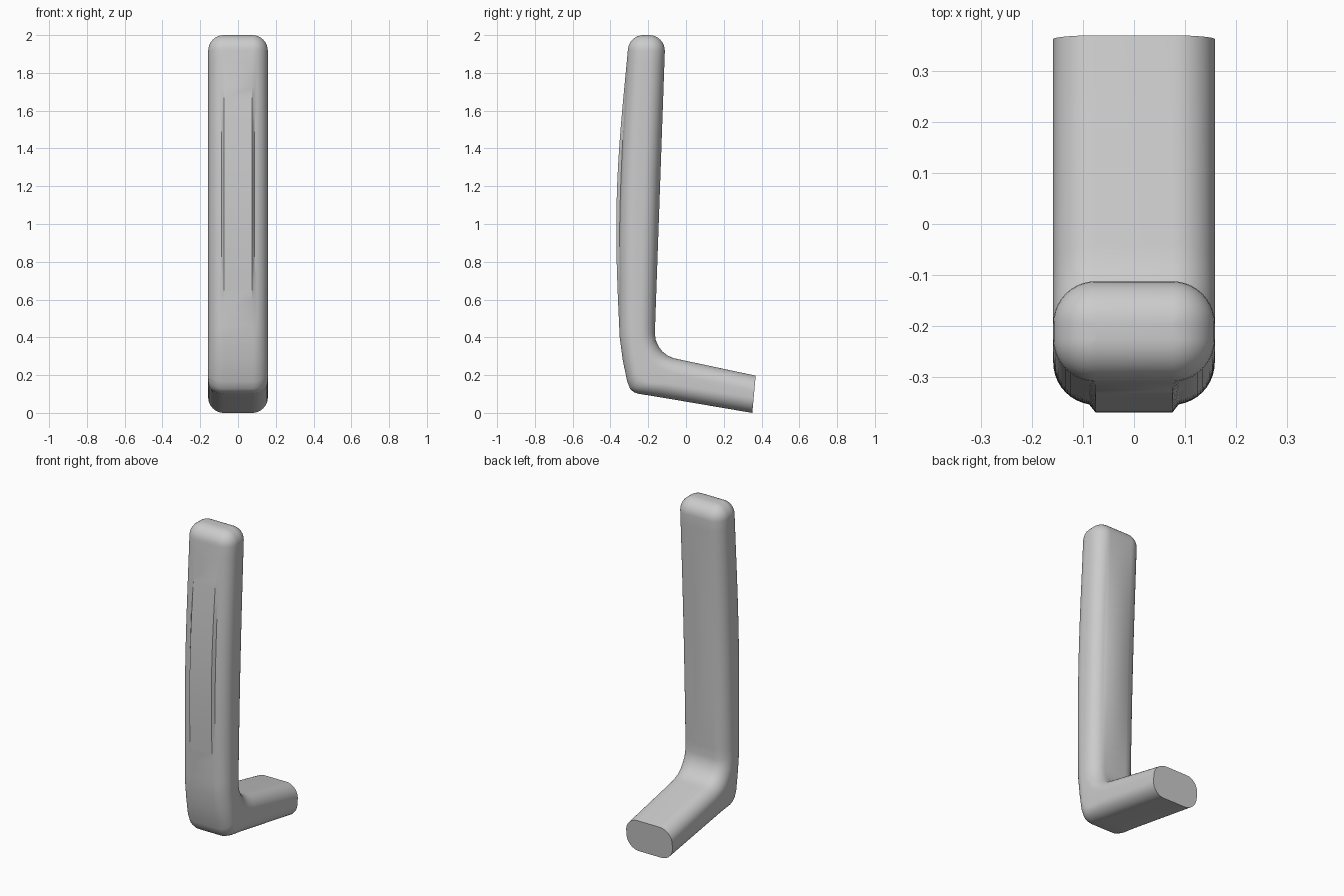
import bpy, bmesh
from math import sin, cos, pi, radians
from mathutils import Vector

if "Cube" in bpy.data.objects:
    bpy.data.objects.remove(bpy.data.objects["Cube"])

CORE, R, N = 0.075, 0.083, 10   # half flat width, corner radius, corner segments


def section(F, B, r=R, bf=0.0, bb=0.0):
    """Rounded rectangle spanning front point F to back point B (y, z)."""
    f, b = Vector((0, *F)), Vector((0, *B))
    u = (b - f).normalized()
    half = []
    for i in range(N + 1):          # front corner, strip outwards
        a = pi / 2 * i / N
        d = r * (1 - cos(a)) + (bf if i else 0)
        half.append(f + u * d + Vector((CORE + r * sin(a), 0, 0)))
    for i in range(N, -1, -1):      # back corner, back to the strip
        a = pi / 2 * i / N
        d = r * (1 - cos(a)) + (bb if i else 0)
        half.append(b - u * d + Vector((CORE + r * sin(a), 0, 0)))
    return half + [Vector((-p.x, p.y, p.z)) for p in reversed(half)]


def front_y(z):
    """Bowed front of the grip, interpolated smoothly through key points."""
    keys = [(0.40, -0.351), (0.7, -0.364), (1.0, -0.369), (1.4, -0.354), (1.92, -0.308)]
    total = 0
    for i, (zi, yi) in enumerate(keys):
        w = yi
        for j, (zj, _) in enumerate(keys):
            if i != j:
                w *= (z - zj) / (zi - zj)
        total += w
    return total


rings = []
# foot and heel bend
for F, B in [((0.351, 0.0), (0.369, 0.197)),
             ((-0.15, 0.085), (-0.04, 0.284)),
             ((-0.25, 0.101), (-0.07, 0.291)),
             ((-0.277, 0.110), (-0.098, 0.304)),
             ((-0.296, 0.128), (-0.125, 0.325)),
             ((-0.311, 0.165), (-0.145, 0.352)),
             ((-0.335, 0.28), (-0.160, 0.385))]:
    rings.append(section(F, B))

# upright with slightly raised centre strips
M = 24
for i in range(M + 1):
    t = i / M
    z = 0.40 + 1.517 * t
    s = sin(pi * t)
    back = -0.165 + 0.053 * t
    rings.append(section((front_y(z), z), (back, z + 0.02 * (1 - t)), R, 0.018 * s, 0.006 * s))

# rounded top
for i in range(1, 9):
    a = radians(89) * i / 8
    ins, z = R * (1 - cos(a)), 1.917 + R * sin(a)
    rings.append(section((-0.308 + ins, z), (-0.112 - ins, z), R * cos(a)))

bm = bmesh.new()
loops = [[bm.verts.new(p) for p in ring] for ring in rings]
for lo, hi in zip(loops, loops[1:]):
    for k in range(len(lo)):
        n = (k + 1) % len(lo)
        bm.faces.new((lo[k], lo[n], hi[n], hi[k]))
bm.faces.new(loops[0])
bm.faces.new(loops[-1])
bmesh.ops.recalc_face_normals(bm, faces=bm.faces)
mesh = bpy.data.meshes.new("lever_handle")
bm.to_mesh(mesh)
bm.free()
obj = bpy.data.objects.new("lever_handle", mesh)
bpy.context.collection.objects.link(obj)
bpy.context.view_layer.objects.active = obj
obj.select_set(True)
bpy.ops.object.shade_smooth_by_angle(angle=radians(30))
